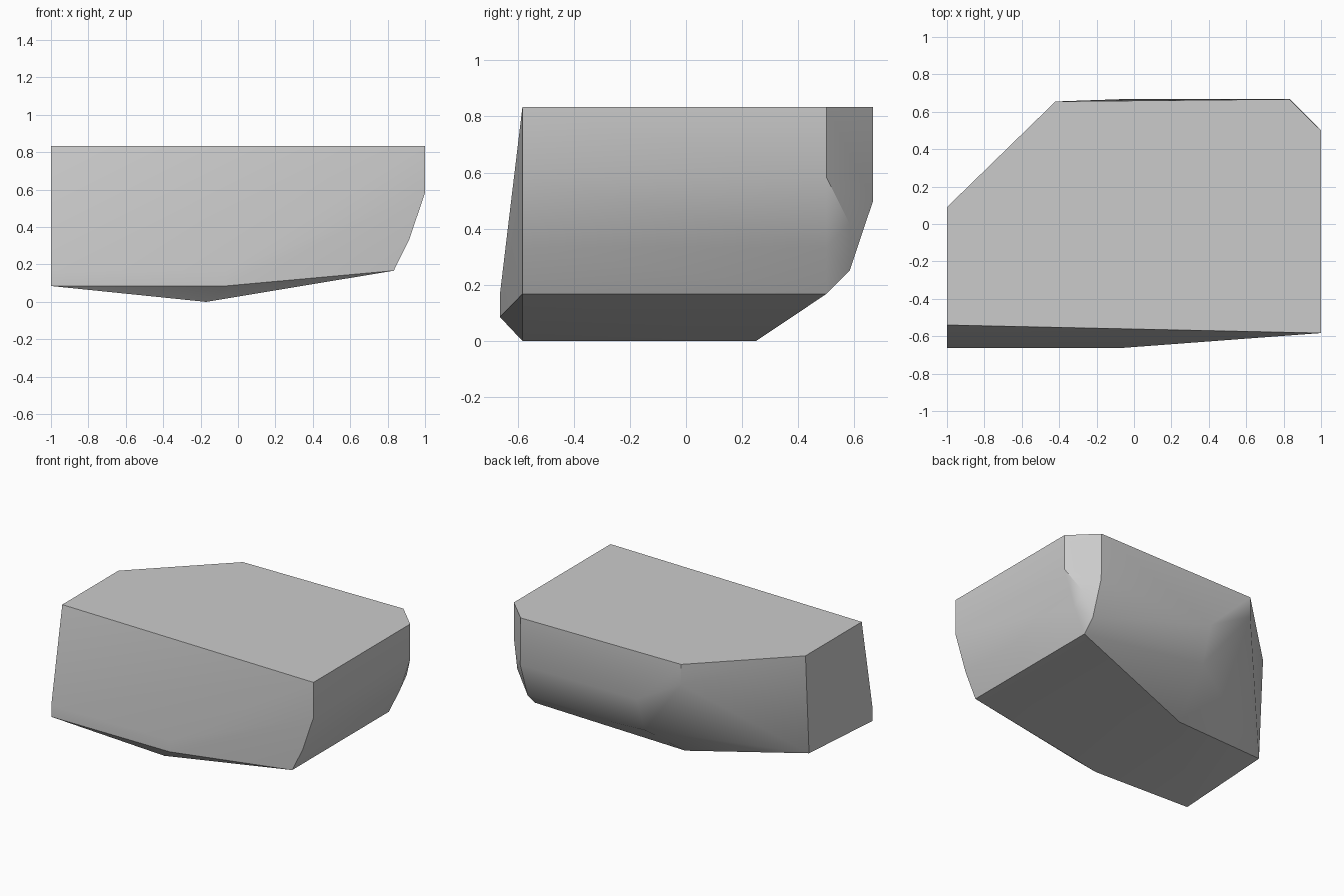
import bpy, bmesh

cube = bpy.data.objects.get("Cube")
if cube:
    bpy.data.objects.remove(cube, do_unlink=True)

stone = bpy.data.materials.new("stone_grey")
stone.use_nodes = True
stone.diffuse_color = (0.6, 0.6, 0.6, 1)
stone.node_tree.nodes["Principled BSDF"].inputs["Base Color"].default_value = (0.6, 0.6, 0.6, 1)

TOP = 0.833
# flat top outline
points = [(x, y, TOP) for x, y in ((-1, 0.09), (-0.42, 0.655), (0.83, 0.667),
                                   (1, 0.5), (1, -0.583), (-1, -0.54))]
# curved right side, swept from front to back
for x, z in ((1, 0.583), (0.915, 0.333), (0.833, 0.167)):
    points += [(x, -0.583, z), (x, 0.5, z)]
# cut back corner
points += [(0.915, 0.583, 0.417), (0.833, 0.667, 0.5), (0.833, 0.583, 0.25)]
# rounded back
points += [(-0.08, 0.667, 0.5), (-0.085, 0.583, 0.25), (-0.42, 0.655, 0.69)]
# keel and left side
points += [(-0.17, -0.583, 0), (-0.17, 0.25, 0), (-1, 0.05, 0.127)]
# bulging front foot
for x in (-1, -0.07):
    points += [(x, -0.663, 0.167), (x, -0.663, 0.085)]

bm = bmesh.new()
for p in points:
    bm.verts.new(p)
hull = bmesh.ops.convex_hull(bm, input=bm.verts)
loose = [v for v in bm.verts if not v.link_faces]
bmesh.ops.delete(bm, geom=loose, context='VERTS')
bmesh.ops.dissolve_limit(bm, angle_limit=0.01, verts=bm.verts, edges=bm.edges)
bmesh.ops.recalc_face_normals(bm, faces=bm.faces)
mesh = bpy.data.meshes.new("rock")
bm.to_mesh(mesh)
bm.free()
mesh.materials.append(stone)

rock = bpy.data.objects.new("rock", mesh)
bpy.context.collection.objects.link(rock)
bpy.context.view_layer.objects.active = rock
rock.select_set(True)
bpy.ops.object.shade_smooth_by_angle(angle=0.5236)
